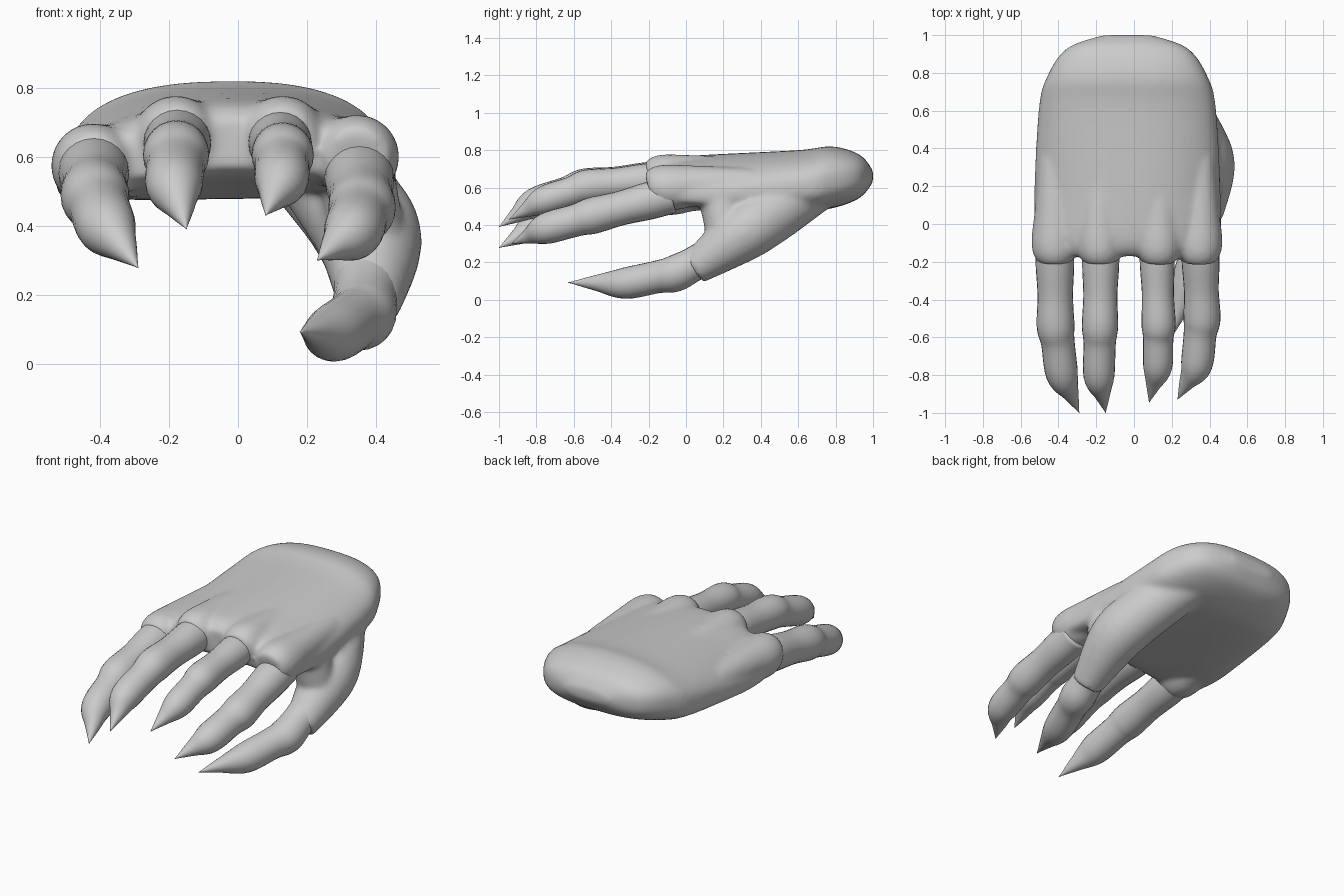
import bpy, bmesh, math
from mathutils import Vector

if "Cube" in bpy.data.objects:
    bpy.data.objects.remove(bpy.data.objects["Cube"])


def spline(rows, steps):
    """Catmull-Rom interpolation of rows of numbers."""
    out = []
    for i in range(len(rows) - 1):
        a, b, c, d = (rows[max(0, min(len(rows) - 1, i + k))] for k in (-1, 0, 1, 2))
        for s in range(steps):
            t = s / steps
            out.append([0.5 * (2 * q + (r - p) * t + (2 * p - 5 * q + 4 * r - u) * t * t
                               + (3 * q - p - 3 * r + u) * t ** 3)
                        for p, q, r, u in zip(a, b, c, d)])
    out.append(list(rows[-1]))
    return out


def loft(bm, rings):
    loops = [[bm.verts.new(p) for p in ring] for ring in rings]
    n = len(loops[0])
    for a, b in zip(loops, loops[1:]):
        for i in range(n):
            bm.faces.new((a[i], a[(i + 1) % n], b[(i + 1) % n], b[i]))
    bm.faces.new(loops[0][::-1])
    bm.faces.new(loops[-1])


def tube(bm, rows, steps=5, n=24):
    """Round limb along points (x, y, z, radius)."""
    pts = spline(rows, steps)
    rings = []
    for i, (x, y, z, r) in enumerate(pts):
        t = Vector(pts[min(i + 1, len(pts) - 1)][:3]) - Vector(pts[max(i - 1, 0)][:3])
        t.normalize()
        side = t.cross(Vector((0, 0, 1))).normalized()
        up = side.cross(t)
        c, r = Vector((x, y, z)), max(r, 0.001)
        rings.append([c + r * (side * math.cos(a) + up * math.sin(a))
                      for a in (2 * math.pi * k / n for k in range(n))])
    loft(bm, rings)


def finish(bm, name):
    bmesh.ops.recalc_face_normals(bm, faces=bm.faces[:])
    me = bpy.data.meshes.new(name)
    bm.to_mesh(me)
    bm.free()
    for p in me.polygons:
        p.use_smooth = True
    ob = bpy.data.objects.new(name, me)
    bpy.context.collection.objects.link(ob)
    return ob


def digit(name, radius, *keys):
    """Finger through knuckle, joint, pad and claw tip; one shared swelling profile."""
    path = []
    for s, f in ((0, 1), (0.3, 1), (0.65, 0.92), (1, 0.98), (1.35, 0.87),
                 (2, 0.83), (2.5, 0.43), (3, 0)):
        i = min(int(s), 2)
        p = Vector(keys[i]).lerp(Vector(keys[i + 1]), s - i)
        path.append((*p, radius * f))
    bm = bmesh.new()
    tube(bm, path)
    finish(bm, name)


# Palm: arched slab, sections of (y, half width, bottom, top)
hand = bmesh.new()
sections = [(-0.17, 0.455, 0.57, 0.71), (-0.10, 0.48, 0.54, 0.755), (0.10, 0.495, 0.52, 0.775),
            (0.60, 0.47, 0.48, 0.80), (0.78, 0.425, 0.49, 0.82),
            (0.93, 0.32, 0.545, 0.775), (1.0, 0.13, 0.63, 0.69)]
rings = []
for y, w, z0, z1 in spline(sections, 5):
    ring = []
    arch = 0.42 * min(1, max(0, (1.05 - y) / 0.9))
    for k in range(48):
        a = 2 * math.pi * k / 48
        ca, sa = math.cos(a), math.sin(a)
        x = w * math.copysign(abs(ca) ** 0.75, ca) - 0.035
        z = (z0 + z1) / 2 + (z1 - z0) / 2 * math.copysign(abs(sa) ** 0.75, sa)
        ring.append((x, y, z - arch * x * x))
    rings.append(ring)
loft(hand, rings)

# Knuckles with bones running back under the skin
for x, z in ((-0.42, 0.575), (-0.18, 0.655), (0.13, 0.655), (0.345, 0.60)):
    tube(hand, [(x, y, z + dz, r) for y, dz, r in
                ((-0.20, -0.01, 0.09), (-0.15, 0, 0.117), (-0.07, 0, 0.123),
                 (0.06, 0.01, 0.108), (0.35, 0.02, 0.085))])

# Thumb mound and the web joining it to the palm
tube(hand, [(0.12, 0.80, 0.63, 0.10), (0.23, 0.62, 0.56, 0.145), (0.33, 0.45, 0.45, 0.155),
            (0.385, 0.29, 0.345, 0.15), (0.38, 0.04, 0.165, 0.09)])
tube(hand, [(0.34, 0.17, 0.58, 0.11), (0.38, 0.22, 0.34, 0.11)])
tube(hand, [(0.22, 0.34, 0.58, 0.13), (0.34, 0.30, 0.38, 0.12)])

palm = finish(hand, "palm")
rm = palm.modifiers.new("blend", 'REMESH')
rm.mode, rm.voxel_size, rm.use_smooth_shade = 'VOXEL', 0.014, True
sm = palm.modifiers.new("soften", 'SMOOTH')
sm.factor, sm.iterations = 0.5, 10

# Fingers and thumb, each ending in a pointed claw
digit("outer_finger", 0.102, (-0.42, -0.08, 0.575), (-0.415, -0.54, 0.485),
      (-0.38, -0.80, 0.395), (-0.29, -1.0, 0.278))
digit("ring_finger", 0.098, (-0.175, -0.08, 0.65), (-0.18, -0.54, 0.605),
      (-0.185, -0.81, 0.515), (-0.15, -1.0, 0.39))
digit("middle_finger", 0.092, (0.12, -0.08, 0.65), (0.13, -0.53, 0.605),
      (0.125, -0.76, 0.53), (0.08, -0.945, 0.43))
digit("index_finger", 0.1, (0.35, -0.08, 0.56), (0.36, -0.50, 0.45),
      (0.33, -0.75, 0.38), (0.23, -0.93, 0.30))
digit("thumb", 0.1, (0.385, 0.22, 0.28), (0.36, -0.06, 0.14),
      (0.275, -0.33, 0.088), (0.18, -0.63, 0.092))
